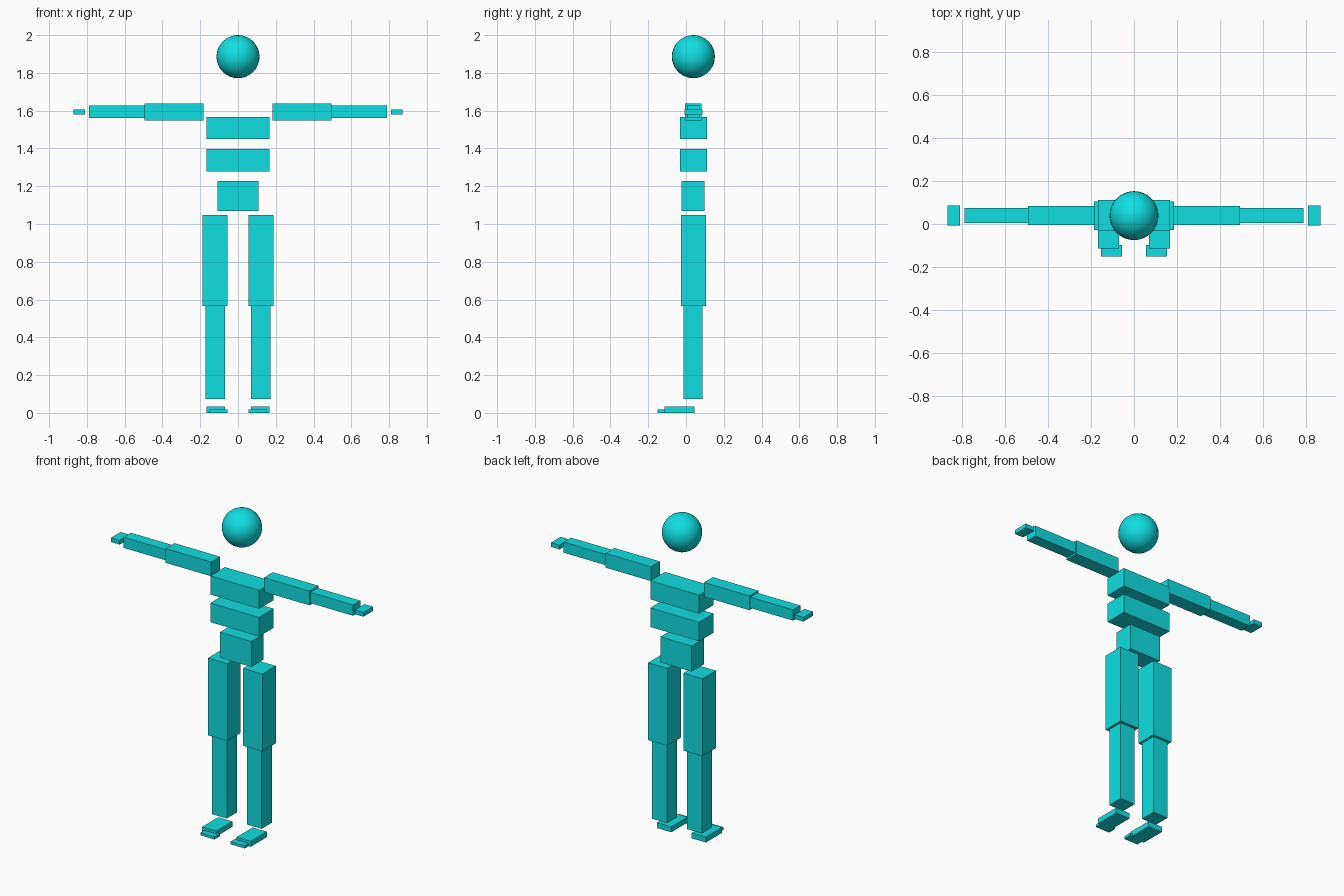
import bpy

cube = bpy.data.objects.get("Cube")
if cube:
    bpy.data.objects.remove(cube, do_unlink=True)

# Single flat colour
COLOUR = (0.005, 0.74, 0.76, 1)
cyan = bpy.data.materials.new("cyan")
cyan.use_nodes = True
cyan.diffuse_color = COLOUR
cyan.node_tree.nodes["Principled BSDF"].inputs["Base Color"].default_value = COLOUR


def box(name, x, y, z):
    """Block spanning the given (low, high) range on each axis."""
    spans = (x, y, z)
    bpy.ops.mesh.primitive_cube_add(size=1, location=[(a + b) / 2 for a, b in spans])
    ob = bpy.context.object
    ob.name = name
    ob.scale = [b - a for a, b in spans]
    bpy.ops.object.transform_apply(location=False, rotation=False, scale=True)
    ob.data.materials.append(cyan)


def pair(name, x, y, z):
    """The same block on the left (+x) and mirrored to the right."""
    box("left_" + name, x, y, z)
    box("right_" + name, (-x[1], -x[0]), y, z)


# Head
bpy.ops.mesh.primitive_uv_sphere_add(segments=32, ring_count=16, radius=0.114,
                                     location=(0, 0.039, 1.886))
head = bpy.context.object
head.name = "head"
head.data.materials.append(cyan)
bpy.ops.object.shade_smooth()

# Torso
box("chest", (-0.168, 0.168), (-0.032, 0.111), (1.45, 1.566))
box("ribs", (-0.168, 0.168), (-0.032, 0.111), (1.278, 1.397))
box("pelvis", (-0.108, 0.108), (-0.023, 0.098), (1.069, 1.228))

# Arms
pair("upper_arm", (0.182, 0.495), (-0.004, 0.083), (1.549, 1.638))
pair("forearm", (0.495, 0.79), (0.004, 0.075), (1.56, 1.627))
pair("hand", (0.81, 0.87), (-0.008, 0.087), (1.58, 1.606))

# Legs
pair("thigh", (0.055, 0.187), (-0.027, 0.105), (0.566, 1.048))
pair("shin", (0.069, 0.172), (-0.012, 0.088), (0.074, 0.566))
pair("foot", (0.07, 0.168), (-0.114, 0.044), (0, 0.034))
pair("toes", (0.056, 0.153), (-0.152, -0.098), (0, 0.017))
